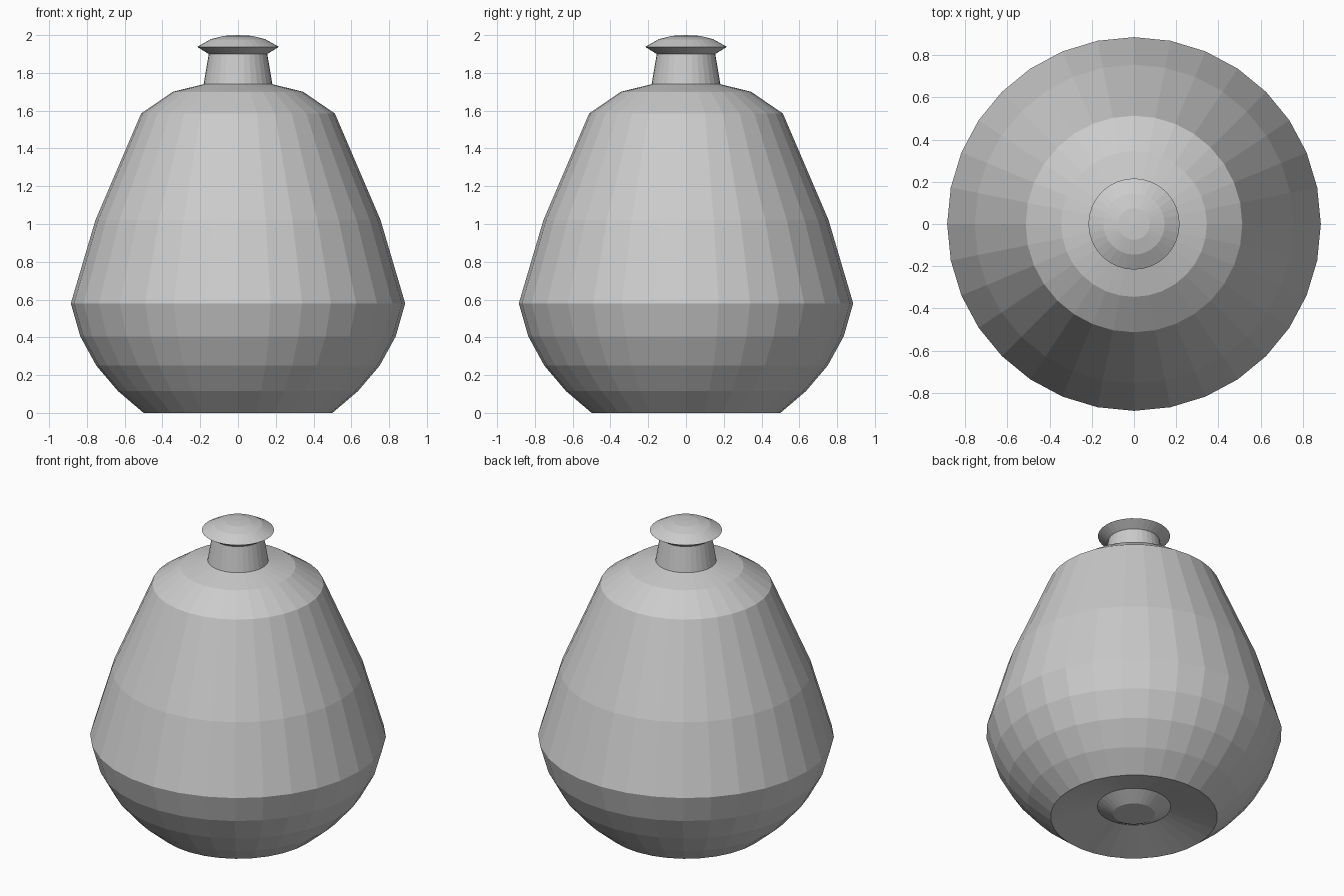
import bpy, bmesh, math

if "Cube" in bpy.data.objects:
    bpy.data.objects.remove(bpy.data.objects["Cube"])

SIDES = 32


def lathe(name, profile):
    """Revolve (radius, z) points around z as flat-faced geometry."""
    bm = bmesh.new()
    verts = [bm.verts.new((r, 0, z)) for r, z in profile]
    edges = [bm.edges.new(pair) for pair in zip(verts, verts[1:])]
    bmesh.ops.spin(bm, geom=verts + edges, cent=(0, 0, 0), axis=(0, 0, 1),
                   angle=math.tau, steps=SIDES, use_merge=False)
    bmesh.ops.remove_doubles(bm, verts=bm.verts, dist=1e-4)
    bmesh.ops.recalc_face_normals(bm, faces=bm.faces)
    mesh = bpy.data.meshes.new(name)
    bm.to_mesh(mesh)
    bm.free()
    obj = bpy.data.objects.new(name, mesh)
    bpy.context.collection.objects.link(obj)
    return obj


# Closed bottle: recessed base, bulging body, shoulder, neck and domed cap
lathe("bottle", [
    # recessed base with a raised centre button
    (0, 0.02), (0.125, 0.02), (0.22, 0.07), (0.50, 0),
    # rounded lower body up to the widest point
    (0.635, 0.115), (0.75, 0.25), (0.835, 0.405), (0.885, 0.58),
    # tapering upper body and shoulder
    (0.755, 1.02), (0.513, 1.585), (0.345, 1.70), (0.182, 1.74),
    # neck
    (0.155, 1.90),
    # flared lip and domed cap
    (0.216, 1.938), (0.145, 1.978), (0.075, 1.996), (0, 2.0),
])
